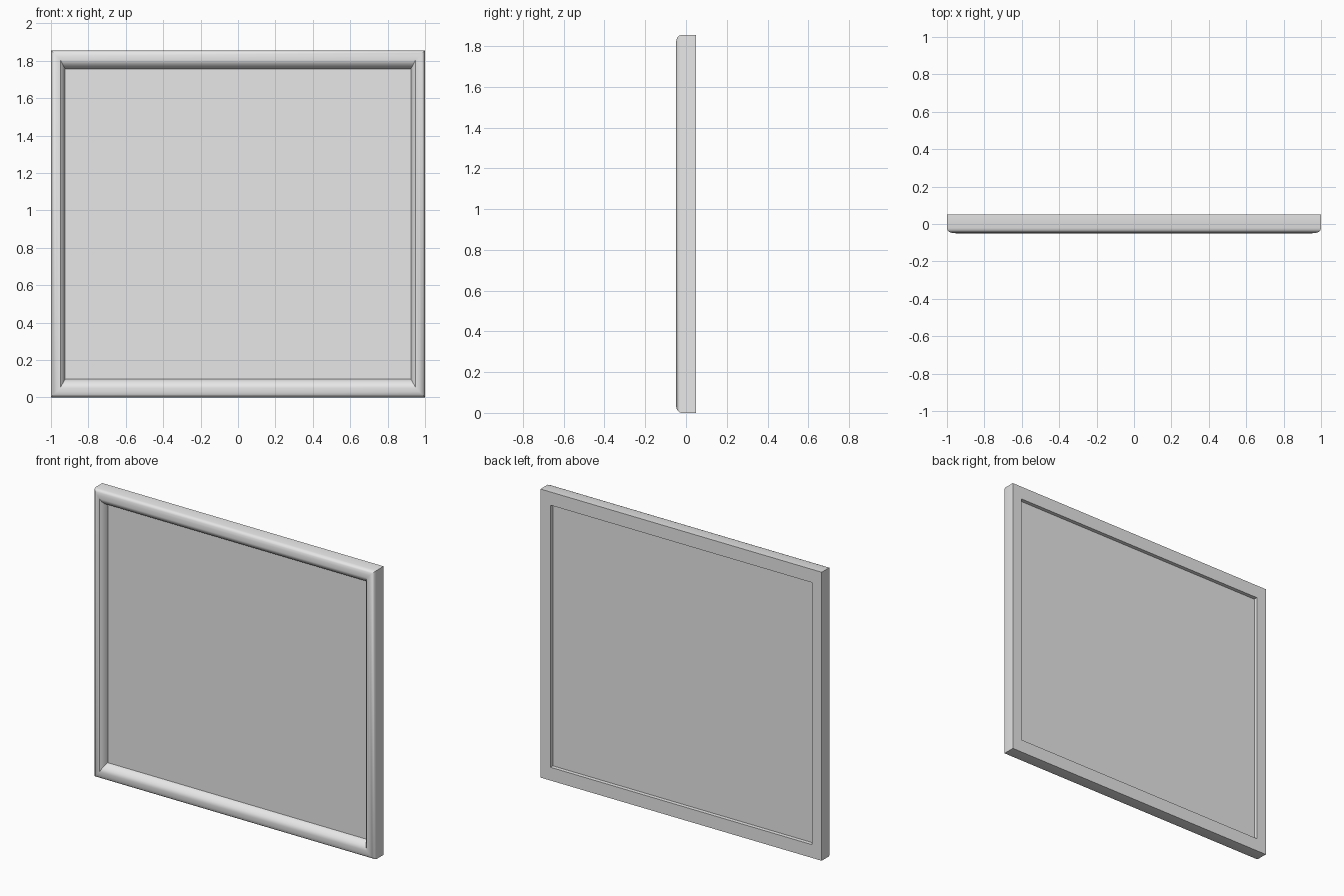
import bpy
import bmesh
import math

cube = bpy.data.objects.get("Cube")
if cube:
    bpy.data.objects.remove(cube, do_unlink=True)

HALF_W, HEIGHT = 1.0, 1.855
BACK = 0.05
PANEL_FRONT, PANEL_BACK = -0.003, 0.025

grey = bpy.data.materials.new("light grey")
grey.use_nodes = True
grey.diffuse_color = (0.8, 0.8, 0.8, 1)
grey.node_tree.nodes["Principled BSDF"].inputs["Base Color"].default_value = (0.8, 0.8, 0.8, 1)


def finish(name, bm):
    bmesh.ops.recalc_face_normals(bm, faces=bm.faces)
    mesh = bpy.data.meshes.new(name)
    bm.to_mesh(mesh)
    bm.free()
    mesh.materials.append(grey)
    obj = bpy.data.objects.new(name, mesh)
    bpy.context.collection.objects.link(obj)
    return obj


def rectangle(bm, side, rail, y):
    """Rectangular loop, inset from the outer edge at the sides and at top/bottom."""
    x = HALF_W - side
    return [bm.verts.new((px, y, pz)) for px, pz in
            ((-x, rail), (x, rail), (x, HEIGHT - rail), (-x, HEIGHT - rail))]


# Mitred moulding: side inset, top/bottom inset, depth
profile = [
    (0, 0, BACK),
    (0, 0, -0.022),
    (0.004, 0.004, -0.034),
    (0.015, 0.015, -0.044),
    (0.03, 0.03, -0.048),
    (0.05, 0.05, -0.05),
    (0.06, 0.07, -0.041),
    (0.069, 0.086, -0.025),
    (0.076, 0.098, PANEL_FRONT),
    (0.076, 0.098, PANEL_BACK - 0.01),
    (0.07, 0.085, PANEL_BACK - 0.01),
    (0.07, 0.085, BACK),
]
bm = bmesh.new()
loops = [rectangle(bm, *point) for point in profile]
for a, b in zip(loops, loops[1:] + loops[:1]):
    for i in range(4):
        j = (i + 1) % 4
        bm.faces.new((a[i], a[j], b[j], b[i]))
frame = finish("frame", bm)
bpy.ops.object.select_all(action="DESELECT")
frame.select_set(True)
bpy.context.view_layer.objects.active = frame
bpy.ops.object.shade_smooth_by_angle(angle=math.radians(30))

# Recessed flat panel filling the frame
bm = bmesh.new()
front = rectangle(bm, 0.07, 0.085, PANEL_FRONT)
back = rectangle(bm, 0.07, 0.085, PANEL_BACK)
bm.faces.new(front)
bm.faces.new(back)
for i in range(4):
    j = (i + 1) % 4
    bm.faces.new((front[i], front[j], back[j], back[i]))
finish("panel", bm)
